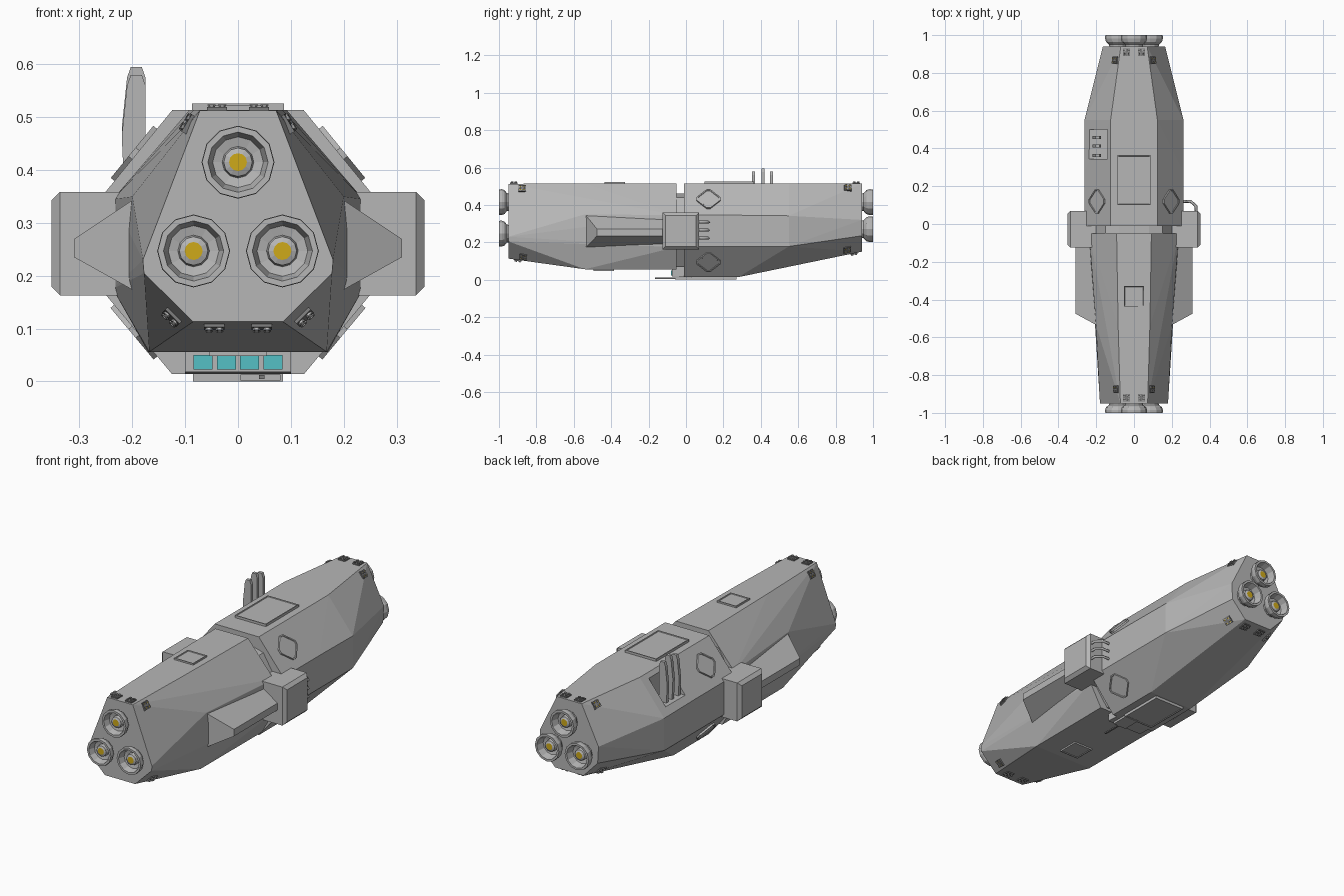
import bpy, bmesh
from math import pi, cos, sin
from mathutils import Vector, Matrix
from mathutils.bvhtree import BVHTree

cube = bpy.data.objects.get("Cube")
if cube:
    bpy.data.objects.remove(cube)


def material(name, rgb):
    m = bpy.data.materials.new(name)
    m.use_nodes = True
    m.diffuse_color = (*rgb, 1)
    m.node_tree.nodes["Principled BSDF"].inputs["Base Color"].default_value = (*rgb, 1)
    return m


GREY = material("hull grey", (0.47, 0.47, 0.47))
DARK = material("thruster dark grey", (0.2, 0.2, 0.2))
GOLD = material("burner gold", (0.62, 0.4, 0.01))
CYAN = material("window cyan", (0.09, 0.53, 0.56))


def finish(name, bm, mats, matrix=Matrix()):
    bmesh.ops.recalc_face_normals(bm, faces=bm.faces)
    bm.transform(matrix)
    me = bpy.data.meshes.new(name)
    bm.to_mesh(me)
    bm.free()
    for m in mats:
        me.materials.append(m)
    ob = bpy.data.objects.new(name, me)
    bpy.context.collection.objects.link(ob)
    return ob


def hull(name, points, mat=GREY, mirror=False):
    """Faceted convex solid, optionally closed across the centre line."""
    bm = bmesh.new()
    for x, y, z in points:
        bm.verts.new((x, y, z))
        if mirror:
            bm.verts.new((-x, y, z))
    out = bmesh.ops.convex_hull(bm, input=bm.verts)
    bmesh.ops.delete(bm, geom=[v for v in bm.verts if not v.link_faces], context='VERTS')
    bmesh.ops.dissolve_limit(bm, angle_limit=0.01, verts=bm.verts, edges=bm.edges)
    return finish(name, bm, [mat])


def box(name, lo, hi, mat=GREY, bevel=0):
    lo, hi = Vector(lo), Vector(hi)
    bm = bmesh.new()
    bmesh.ops.create_cube(bm, size=1)
    bm.transform(Matrix.Translation((lo + hi) / 2) @ Matrix.Diagonal((*(hi - lo), 1)))
    if bevel:
        outer = max(bm.faces, key=lambda f: abs(f.calc_center_median().x))
        bmesh.ops.bevel(bm, geom=list(outer.edges), offset=bevel, segments=1, affect='EDGES')
    return finish(name, bm, [mat])


def section(y, top, upper, lower, bottom):
    return [(x, y, z) for x, z in (top, upper, lower, bottom)]


# Main hulls
front_hull = hull("front_hull",
    section(-0.95, (0.072, 0.513), (0.18, 0.23), (0.178, 0.205), (0.085, 0.113)) +
    section(-0.54, (0.084, 0.514), (0.2, 0.35), (0.2, 0.17), (0.168, 0.056)) +
    section(-0.05, (0.092, 0.514), (0.237, 0.345), (0.237, 0.175), (0.17, 0.056)), mirror=True)
rear_hull = hull("rear_hull",
    section(-0.01, (0.124, 0.514), (0.262, 0.345), (0.262, 0.178), (0.125, 0.014)) +
    section(0.28, (0.124, 0.514), (0.262, 0.345), (0.262, 0.178), (0.125, 0.014)) +
    section(0.55, (0.124, 0.514), (0.262, 0.342), (0.262, 0.178), (0.105, 0.068)) +
    section(0.94, (0.07, 0.514), (0.165, 0.32), (0.16, 0.235), (0.08, 0.15)), mirror=True)
trees = {}
for h in (front_hull, rear_hull):
    bm = bmesh.new()
    bm.from_mesh(h.data)
    trees[h] = BVHTree.FromBMesh(bm)
    bm.free()

# Neck between the hulls
hull("neck", [(x, y, z) for y in (-0.08, 0.02)
              for x, z in ((0.08, 0.46), (0.15, 0.44), (0.21, 0.34), (0.21, 0.18), (0.13, 0.07))], mirror=True)

# Antenna pocket cut in the sloped side
cutter = box("pocket_cutter", (-0.3, 0.345, 0.375), (-0.14, 0.5, 0.6))
cutter.hide_render = True
mod = rear_hull.modifiers.new("pocket", 'BOOLEAN')
mod.operation, mod.solver, mod.object = 'DIFFERENCE', 'EXACT', cutter
bpy.context.view_layer.objects.active = rear_hull
bpy.ops.object.modifier_apply(modifier=mod.name)
bpy.data.objects.remove(cutter)


def mount(h, point):
    """Frame on the hull surface: z along the normal, y along the ship."""
    loc, n, _, _ = trees[h].find_nearest(Vector(point))
    t = (Vector((0, 1, 0)) - n * n.y).normalized()
    rot = Matrix((t.cross(n), t, n)).transposed().to_4x4()
    return Matrix.Translation(loc) @ rot


def plate(name, h, point, w, l, height, turn=0.0, bevel=0.0):
    """Raised hatch with a slim inset rim."""
    bm = bmesh.new()
    bmesh.ops.create_cube(bm, size=1)
    bm.transform(Matrix.Diagonal((w, l, height + 0.01, 1)))
    bm.transform(Matrix.Translation((0, 0, (height - 0.01) / 2)))
    if bevel:
        posts = [e for e in bm.edges if abs(e.verts[0].co.z - e.verts[1].co.z) > 0.001]
        bmesh.ops.bevel(bm, geom=posts, offset=bevel, segments=1, affect='EDGES')
    bm.faces.ensure_lookup_table()
    top = max(bm.faces, key=lambda f: f.calc_center_median().z)
    bmesh.ops.inset_region(bm, faces=[top], thickness=0.007, depth=0)
    bmesh.ops.inset_region(bm, faces=[top], thickness=0.002, depth=-0.003)
    return finish(name, bm, [GREY], mount(h, point) @ Matrix.Rotation(turn, 4, 'Z'))


plate("rear_top_hatch", rear_hull, (0, 0.232, 0.52), 0.175, 0.265, 0.012)
plate("front_top_hatch", front_hull, (0, -0.382, 0.52), 0.108, 0.11, 0.008)
plate("front_belly_hatch", front_hull, (0, -0.44, 0.05), 0.108, 0.11, 0.008)
plate("rear_belly_hatch", rear_hull, (0, 0.15, 0.0), 0.17, 0.24, 0.014)
for s, side in ((1, "left"), (-1, "right")):
    plate(side + "_upper_diamond", rear_hull, (s * 0.195, 0.12, 0.43), 0.105, 0.105, 0.009, pi / 4, 0.015)
    plate(side + "_lower_diamond", rear_hull, (s * 0.195, 0.12, 0.095), 0.105, 0.105, 0.009, pi / 4, 0.015)
    # Wedge fins and side pods
    hull(side + "_fin", [(s * x, y, z) for x, y0, z in
                         ((0.19, -0.54, 0.35), (0.19, -0.54, 0.168), (0.31, -0.475, 0.27), (0.31, -0.475, 0.235))
                         for y in (y0, -0.06)])
    xs = sorted((s * 0.2, s * 0.353))
    box(side + "_pod", (xs[0], -0.125, 0.163), (xs[1], 0.07, 0.359), bevel=0.016)


def spin(name, profile, sides, mats, matrix, core=0):
    """Lathe of (radius, height) points; the last `core` bands and cap use slot 1."""
    bm = bmesh.new()
    rings = [[bm.verts.new((r * cos(2 * pi * i / sides), r * sin(2 * pi * i / sides), z))
              for i in range(sides)] for r, z in profile]
    for k, (a, b) in enumerate(zip(rings, rings[1:])):
        for i in range(sides):
            j = (i + 1) % sides
            f = bm.faces.new((a[i], a[j], b[j], b[i]))
            f.material_index = int(k >= len(profile) - 1 - core)
    bm.faces.new(rings[0])
    bm.faces.new(rings[-1]).material_index = len(mats) - 1
    return finish(name, bm, mats, matrix)


# Engine bells at both ends
BELL = [(0.045, -0.01), (0.048, 0.008), (0.064, 0.02), (0.069, 0.035), (0.068, 0.05), (0.057, 0.05),
        (0.048, 0.018), (0.03, 0.014), (0.027, 0.03), (0.017, 0.034)]
for end, y, low_z, angle in (("front", -0.95, 0.247, pi / 2), ("rear", 0.94, 0.27, -pi / 2)):
    stretch = 1.0 if end == "front" else 1.2
    for part, x, z in (("top", 0, 0.415), ("left", 0.084, low_z), ("right", -0.084, low_z)):
        m = Matrix.Translation((x, y, z)) @ Matrix.Rotation(angle, 4, 'X') @ Matrix.Diagonal((1, 1, stretch, 1))
        spin(f"{end}_{part}_engine", BELL, 12, [GREY, GOLD], m)


def thruster(name, h, point, core):
    """Small pad carrying four nozzles."""
    m = mount(h, point)
    bm = bmesh.new()
    bmesh.ops.create_cube(bm, size=1)
    bm.transform(Matrix.Diagonal((0.038, 0.04, 0.012, 1)))
    finish(name + "_pad", bm, [DARK], m)
    for i, (a, b) in enumerate(((-1, -1), (-1, 1), (1, -1), (1, 1))):
        spin(f"{name}_nozzle_{i + 1}", [(0.005, 0.004), (0.008, 0.011), (0.005, 0.011), (0.004, 0.008)],
             6, [GREY, core], m @ Matrix.Translation((a * 0.01, b * 0.01, 0)))


for s, side in ((1, "left"), (-1, "right")):
    for end, h, spots in (
            ("front", front_hull, ((0.04, -0.92, 0.52), (0.09, -0.875, 0.485), (0.127, -0.87, 0.12), (0.045, -0.9, 0.1))),
            ("rear", rear_hull, ((0.04, 0.91, 0.52), (0.092, 0.865, 0.485), (0.12, 0.86, 0.165), (0.045, 0.9, 0.13)))):
        for part, (x, y, z) in zip(("top", "upper", "lower", "belly"), spots):
            core = GOLD if part in ("upper", "lower") else DARK
            thruster(f"{end}_{side}_{part}_thruster", h, (s * x, y, z), core)

# Antenna blades standing in the pocket
BLADE = [(-0.215, 0.37), (-0.22, 0.48), (-0.21, 0.51), (-0.21, 0.575), (-0.203, 0.595),
         (-0.182, 0.595), (-0.175, 0.575), (-0.175, 0.37)]
for i, (y, drop) in enumerate(((0.362, 0.015), (0.412, 0), (0.458, 0.015))):
    hull(f"antenna_blade_{i + 1}", [(x, y + d, z - drop) for x, z in BLADE for d in (-0.008, 0.008)])

# Grab loops behind the left pod
for i, z in enumerate((0.222, 0.265, 0.308)):
    cu = bpy.data.curves.new(f"grab_loop_{i + 1}", 'CURVE')
    cu.dimensions = '3D'
    cu.bevel_depth, cu.bevel_resolution = 0.008, 0
    path = [(0.25, 0.12), (0.3, 0.12), (0.328, 0.095), (0.328, 0.06)]
    sp = cu.splines.new('POLY')
    sp.points.add(len(path) - 1)
    for p, (x, y) in zip(sp.points, path):
        p.co = (x, y, z, 1)
    cu.materials.append(GREY)
    bpy.context.collection.objects.link(bpy.data.objects.new(cu.name, cu))

# Cabin under the neck with four windows
hull("cabin", [(0.1, -0.075, 0.07), (0.1, -0.075, 0.018), (0.1, 0.0, 0.014), (0.1, 0.0, 0.1), (0.1, -0.06, 0.1)], mirror=True)
for i in range(4):
    x = -0.066 + i * 0.044
    box(f"cabin_window_{i + 1}", (x - 0.018, -0.08, 0.023), (x + 0.018, -0.073, 0.05), CYAN)

# Belly probe
box("probe_mount", (0.005, -0.06, 0.002), (0.08, 0.04, 0.013))
box("probe_rod", (0.04, -0.165, 0.005), (0.05, -0.05, 0.012), DARK)
